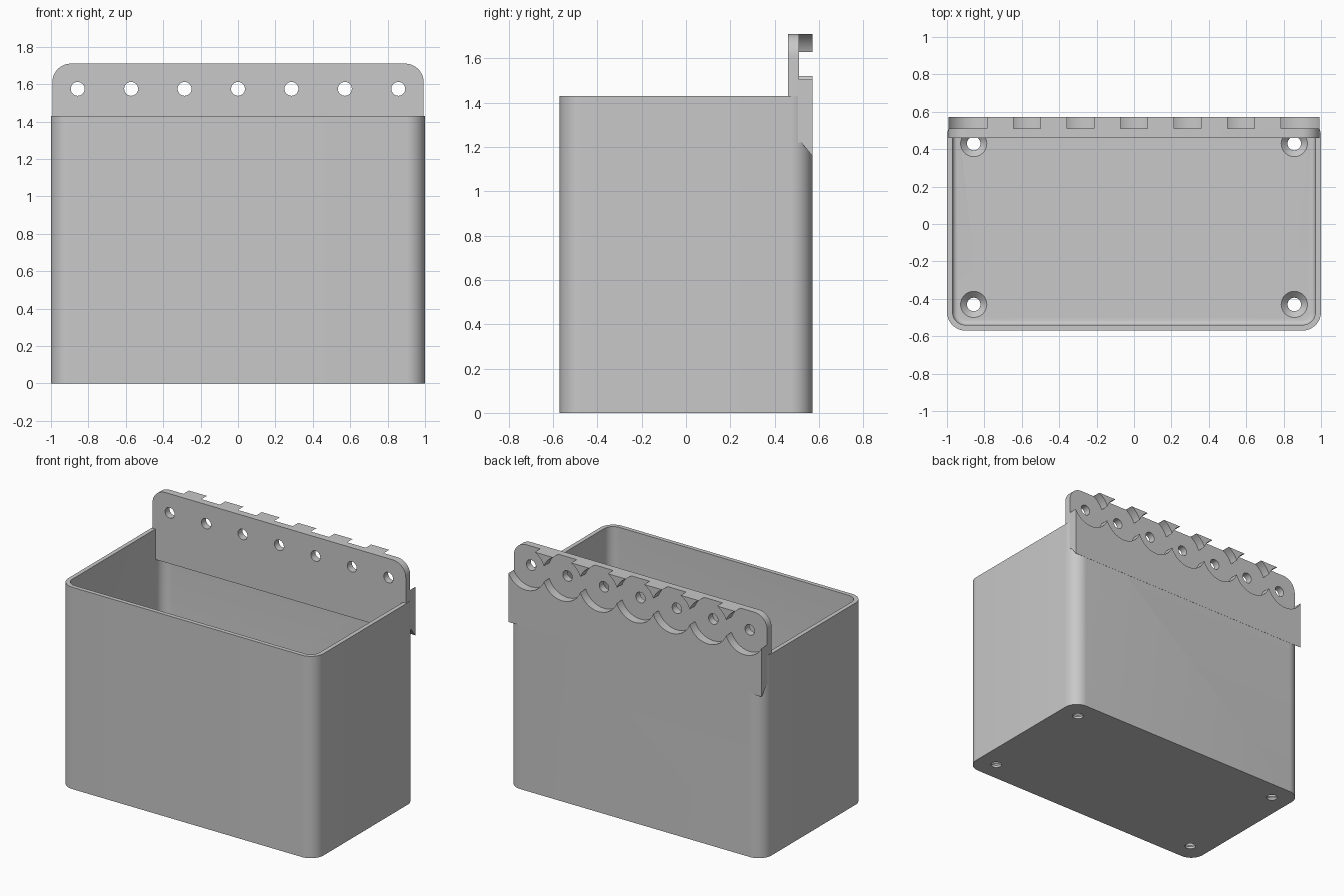
import bpy, bmesh
from math import sin, cos, pi
from mathutils import Vector, Matrix

if "Cube" in bpy.data.objects:
    bpy.data.objects.remove(bpy.data.objects["Cube"])

grey = bpy.data.materials.new("light_grey")
grey.use_nodes = True
colour = (0.58, 0.58, 0.58, 1)
grey.diffuse_color = colour
grey.node_tree.nodes["Principled BSDF"].inputs["Base Color"].default_value = colour

# Main sizes
HALF_W, HALF_D, BOX_H, TOTAL_H = 1.0, 0.57, 1.43, 1.71
WALL, FLOOR = 0.03, 0.05
PANEL_W, PANEL_FRONT, PANEL_BACK = 0.993, 0.46, 0.51
HOLE_Z, PITCH, SCALLOP_R = 1.575, 2 / 7, 0.153


def add_object(name, bm):
    bmesh.ops.recalc_face_normals(bm, faces=bm.faces)
    mesh = bpy.data.meshes.new(name)
    bm.to_mesh(mesh)
    bm.free()
    mesh.materials.append(grey)
    obj = bpy.data.objects.new(name, mesh)
    bpy.context.collection.objects.link(obj)
    return obj


def arc(cx, cy, r, start, steps=12):
    """Quarter-circle points, counter-clockwise from the start angle."""
    return [(cx + r * cos(start + i * pi / 2 / steps),
             cy + r * sin(start + i * pi / 2 / steps)) for i in range(steps + 1)]


def rounded_rect(w, d, r):
    corners = ((1, 1), (-1, 1), (-1, -1), (1, -1))
    return [p for k, (sx, sy) in enumerate(corners)
            for p in arc(sx * (w - r), sy * (d - r), r, k * pi / 2)]


def prism(name, outline, place, sweep, bevel=0):
    """Extrude a flat outline; optionally bevel its starting rim."""
    bm = bmesh.new()
    base = bm.faces.new([bm.verts.new(place(a, b)) for a, b in outline])
    rim = list(base.edges)
    extruded = bmesh.ops.extrude_face_region(bm, geom=[base], use_keep_orig=True)
    top = [v for v in extruded["geom"] if isinstance(v, bmesh.types.BMVert)]
    bmesh.ops.translate(bm, verts=top, vec=Vector(sweep))
    bmesh.ops.recalc_face_normals(bm, faces=bm.faces)
    if bevel:
        bmesh.ops.bevel(bm, geom=rim, offset=bevel, segments=4,
                        profile=0.5, affect='EDGES')
    return add_object(name, bm)


def cone(name, r1, r2, depth, centre, along_y=False, sides=48):
    bm = bmesh.new()
    bmesh.ops.create_cone(bm, cap_ends=True, segments=sides,
                          radius1=r1, radius2=r2, depth=depth)
    turn = Matrix.Rotation(pi / 2, 4, 'X') if along_y else Matrix.Identity(4)
    bm.transform(Matrix.Translation(centre) @ turn)
    return add_object(name, bm)


def cut(target, cutter):
    cutter.hide_render = True
    mod = target.modifiers.new("cut", 'BOOLEAN')
    mod.operation, mod.solver, mod.object = 'DIFFERENCE', 'EXACT', cutter
    bpy.context.view_layer.objects.active = target
    bpy.ops.object.modifier_apply(modifier=mod.name)
    bpy.data.objects.remove(cutter)


# Open box with rounded vertical corners and a softened inner floor edge
box = prism("storage_box", rounded_rect(HALF_W, HALF_D, 0.1),
            lambda x, y: (x, y, 0), (0, 0, BOX_H))
cut(box, prism("cavity", rounded_rect(HALF_W - WALL, HALF_D - WALL, 0.07),
               lambda x, y: (x, y, FLOOR), (0, 0, BOX_H), bevel=0.025))

# Countersunk screw holes in the floor
for sx in (-1, 1):
    for sy in (-1, 1):
        x, y = sx * 3 * PITCH, sy * 0.43
        cut(box, cone("floor_hole", 0.036, 0.036, 0.3, (x, y, 0)))
        cut(box, cone("countersink", 0.03, 0.08, 0.05, (x, y, 0.035)))

# Mounting panel with rounded upper corners
r = 0.1
outline = ([(PANEL_W, 1.16)] + arc(PANEL_W - r, TOTAL_H - r, r, 0)
           + arc(r - PANEL_W, TOTAL_H - r, r, pi / 2) + [(-PANEL_W, 1.16)])
panel = prism("mounting_panel", outline, lambda x, z: (x, PANEL_FRONT, z),
              (0, HALF_D + 0.001 - PANEL_FRONT, 0))

# Sloping underside of the panel
wedge = [(0.4, 1.1), (0.4, 1.21), (0.52, 1.22), (0.6, 1.124), (0.6, 1.1)]
cut(panel, prism("underside", wedge, lambda y, z: (-1.2, y, z), (2.4, 0, 0)))

# Row of round recesses in the back, each with a hole through the panel
for i in range(-3, 4):
    x = i * PITCH
    for part in (panel, box):
        cut(part, cone("recess", SCALLOP_R, SCALLOP_R, 0.2,
                       (x, PANEL_BACK + 0.1, HOLE_Z), True, 64))
    cut(panel, cone("panel_hole", 0.037, 0.037, 0.4,
                    (x, PANEL_BACK, HOLE_Z), True))

# Smooth the curved walls, keep real edges sharp
for obj in (box, panel):
    bpy.ops.object.select_all(action='DESELECT')
    obj.select_set(True)
    bpy.context.view_layer.objects.active = obj
    bpy.ops.object.shade_smooth_by_angle(angle=pi / 6)
